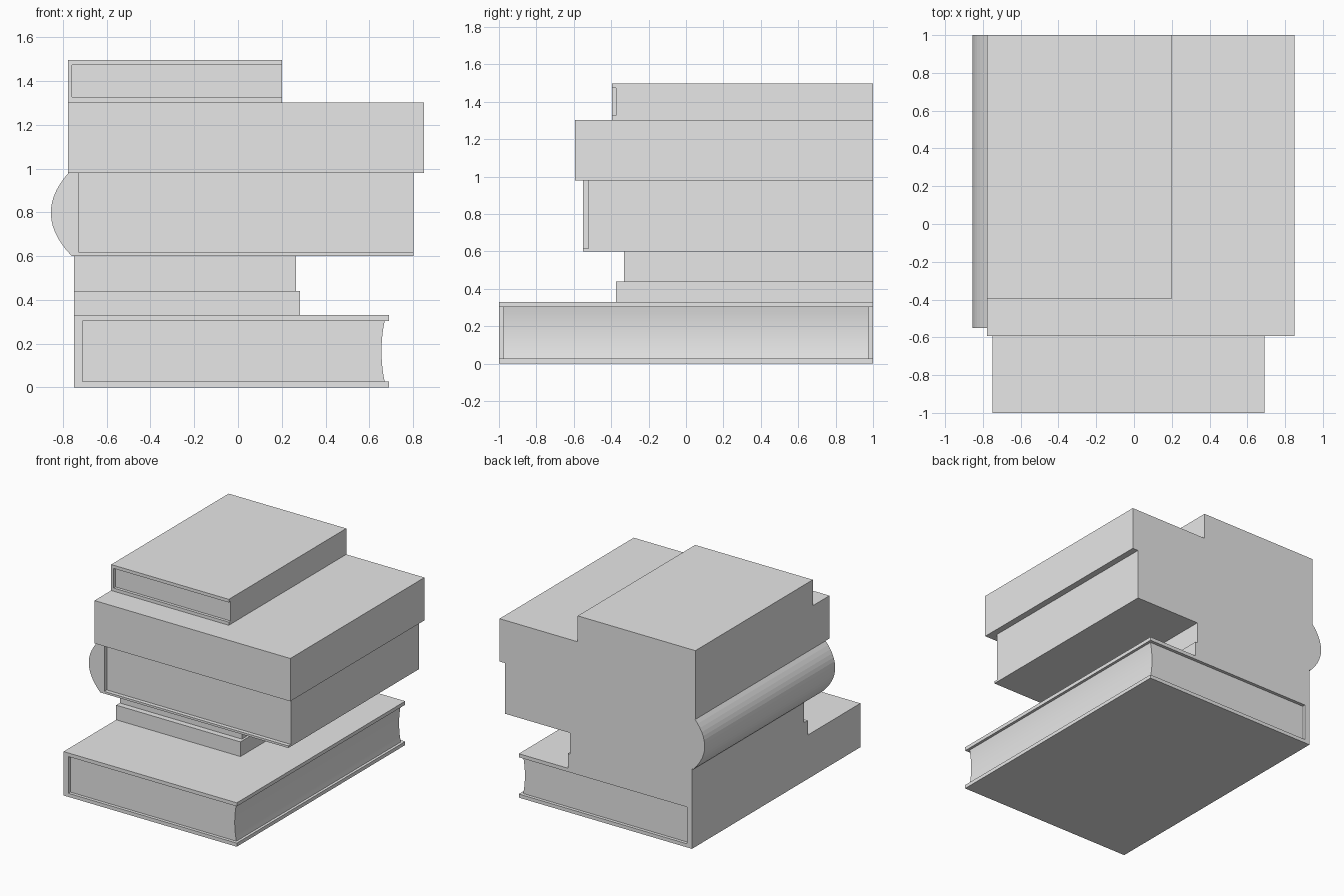
import bpy
import bmesh
import math

cube = bpy.data.objects.get("Cube")
if cube:
    bpy.data.objects.remove(cube, do_unlink=True)

grey = bpy.data.materials.new("light_grey")
grey.use_nodes = True
colour = (0.8, 0.8, 0.8, 1)
grey.diffuse_color = colour
grey.node_tree.nodes["Principled BSDF"].inputs["Base Color"].default_value = colour

BACK = 1.0


def prism(name, profile, front, back=BACK, smooth=False):
    """Extrude an x-z outline along y."""
    bm = bmesh.new()
    face = bm.faces.new([bm.verts.new((x, front, z)) for x, z in profile])
    result = bmesh.ops.extrude_face_region(bm, geom=[face])
    moved = [v for v in result["geom"] if isinstance(v, bmesh.types.BMVert)]
    bmesh.ops.translate(bm, verts=moved, vec=(0, back - front, 0))
    bmesh.ops.recalc_face_normals(bm, faces=bm.faces)
    mesh = bpy.data.meshes.new(name)
    bm.to_mesh(mesh)
    bm.free()
    mesh.materials.append(grey)
    obj = bpy.data.objects.new(name, mesh)
    bpy.context.collection.objects.link(obj)
    if smooth:
        bpy.ops.object.select_all(action="DESELECT")
        obj.select_set(True)
        bpy.context.view_layer.objects.active = obj
        bpy.ops.object.shade_smooth_by_angle(angle=math.radians(30))
    return obj


def block(name, x0, x1, z0, z1, front, back=BACK):
    return prism(name, [(x0, z0), (x1, z0), (x1, z1), (x0, z1)], front, back)


def cover(name, x0, x1, z0, z1, spine, board, front):
    """Two boards joined by a flat spine."""
    inner = x0 + spine
    return prism(name, [(x0, z0), (x1, z0), (x1, z0 + board), (inner, z0 + board),
                        (inner, z1 - board), (x1, z1 - board), (x1, z1), (x0, z1)], front)


def bulge(x0, z0, x1, z1, depth, steps):
    """Points from one end to the other, bowed towards -x."""
    points = []
    for i in range(steps + 1):
        t = i / steps
        bow = 4 * t * (1 - t)
        points.append((x0 + (x1 - x0) * t - depth * bow, z0 + (z1 - z0) * t))
    return points


# Large bottom book with a hollowed fore-edge
cover("bottom_book_cover", -0.75, 0.69, 0, 0.33, 0.04, 0.027, -1)
fore_edge = bulge(0.67, 0.027, 0.67, 0.303, 0.014, 10)
prism("bottom_book_pages", [(-0.71, 0.303), (-0.71, 0.027)] + fore_edge,
      -0.976, 0.976, smooth=True)

# Two small plain books
block("second_book", -0.75, 0.283, 0.33, 0.44, -0.375)
block("third_book", -0.75, 0.265, 0.44, 0.6, -0.332)

# Thick book with a rounded spine
spine = bulge(-0.76, 0.6, -0.775, 0.98, 0.088, 14)
prism("fourth_book_spine", spine + [(-0.727, 0.98), (-0.727, 0.6)], -0.55)
block("fourth_book_lower_board", -0.727, 0.803, 0.6, 0.616, -0.55)
block("fourth_book_pages", -0.727, 0.803, 0.616, 0.98, -0.52)

# Wide plain book
block("fifth_book", -0.778, 0.85, 0.98, 1.302, -0.593)

# Small top book
cover("top_book_cover", -0.778, 0.2, 1.302, 1.497, 0.02, 0.024, -0.395)
block("top_book_pages", -0.758, 0.2, 1.326, 1.473, -0.373)
